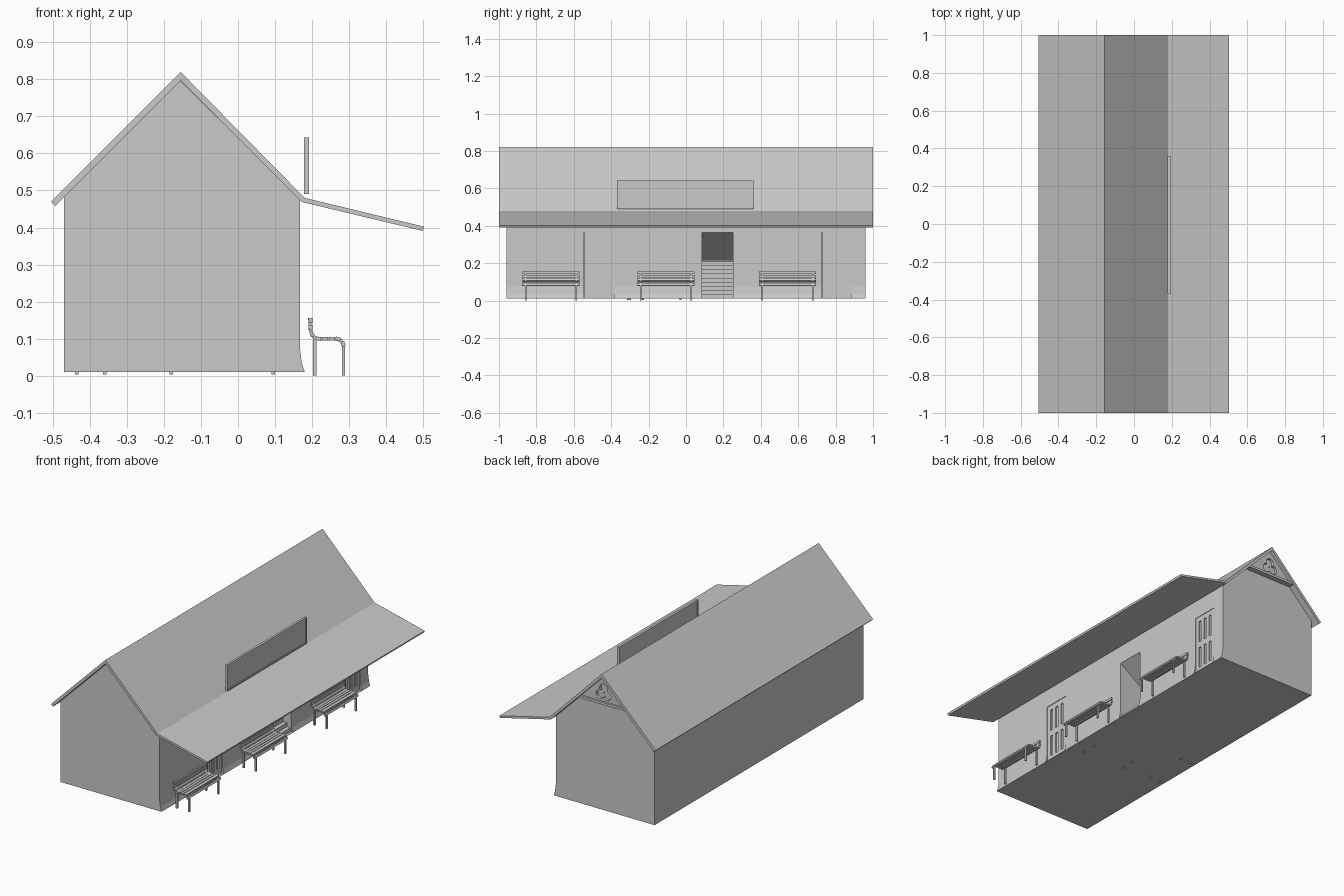
import bpy, bmesh, math
from mathutils import Matrix, Vector

cube = bpy.data.objects.get("Cube")
if cube:
    bpy.data.objects.remove(cube, do_unlink=True)

grey = bpy.data.materials.new("plain_grey")
grey.use_nodes = True
grey.diffuse_color = (0.59, 0.59, 0.59, 1)
grey.node_tree.nodes["Principled BSDF"].inputs["Base Color"].default_value = (0.59, 0.59, 0.59, 1)


def finish(name, bm):
    bmesh.ops.recalc_face_normals(bm, faces=bm.faces)
    mesh = bpy.data.meshes.new(name)
    bm.to_mesh(mesh)
    bm.free()
    mesh.materials.append(grey)
    ob = bpy.data.objects.new(name, mesh)
    bpy.context.scene.collection.objects.link(ob)
    return ob


def add_prism(bm, profile, y0, y1):
    """Extrude an (x, z) outline along y."""
    face = bm.faces.new([bm.verts.new((x, y0, z)) for x, z in profile])
    out = bmesh.ops.extrude_face_region(bm, geom=[face])
    verts = [v for v in out["geom"] if isinstance(v, bmesh.types.BMVert)]
    bmesh.ops.translate(bm, vec=(0, y1 - y0, 0), verts=verts)


def add_box(bm, x, y, z, tilt=0):
    """Box from three (low, high) ranges, tilted about y."""
    mid = Vector([sum(r) / 2 for r in (x, y, z)])
    size = [r[1] - r[0] for r in (x, y, z)]
    m = Matrix.Translation(mid) @ Matrix.Rotation(tilt, 4, "Y") @ Matrix.Diagonal((*size, 1))
    bmesh.ops.create_cube(bm, size=1, matrix=m)


def prism(name, profile, y0, y1):
    bm = bmesh.new()
    add_prism(bm, profile, y0, y1)
    return finish(name, bm)


def box(name, x, y, z):
    bm = bmesh.new()
    add_box(bm, x, y, z)
    return finish(name, bm)


def cut(target, cutter):
    cutter.hide_render = True
    mod = target.modifiers.new("cut", "BOOLEAN")
    mod.operation, mod.solver, mod.object = "DIFFERENCE", "EXACT", cutter
    bpy.context.view_layer.objects.active = target
    bpy.ops.object.modifier_apply(modifier=mod.name)
    bpy.data.objects.remove(cutter, do_unlink=True)


# Main building with a flared foot on the platform side
walls = prism("walls", [(-.47, .01), (.18, .01), (.172, .035), (.167, .075),
                        (.167, .474), (-.155, .796), (-.47, .481)], -.96, .96)

# Stair recess with a sloping ceiling
steps, foot, top, depth = 9, .012, .21, .22
stairs = [(.25, .365), (.167, .365), (.167 - depth, top + .005)]
for i in range(steps, 0, -1):
    x = .165 - depth * i / steps
    stairs += [(x, foot + (top - foot) * i / steps), (x + depth / steps, foot + (top - foot) * i / steps)]
stairs += [(.165, foot), (.25, foot)]
cut(walls, prism("stair_cutter", stairs, .085, .25))

# Doors: shallow opening, then a leaf with two rows of slots
for n, y in enumerate((-.465, .805)):
    cut(walls, box("door_cutter", (.154, .25), (y - .08, y + .08), (.012, .365)))
    bm = bmesh.new()
    add_box(bm, (.15, .158), (y - .079, y + .079), (.012, .364))
    for z in ((.012, .045), (.17, .205), (.335, .364)):
        add_box(bm, (.15, .165), (y - .079, y + .079), z)
    for i, half in ((-.066, .013), (-.022, .013), (.022, .013), (.066, .013)):
        add_box(bm, (.15, .165), (y + i - half, y + i + half), (.012, .364))
    finish(f"door_{n + 1}", bm)

# Roof and platform canopy in one folded slab
prism("roof", [(-.505, .47), (-.155, .82), (.18, .48), (.503, .402),
               (.498, .391), (.172, .469), (-.155, .797), (-.493, .458)], -1, 1)

# Gable screen with trefoil opening
screen = prism("gable_screen", [(-.307, .645), (-.003, .645), (-.155, .797)], .955, .98)
for k in range(3):
    a = math.radians(90 + 120 * k)
    bm = bmesh.new()
    m = Matrix.Translation((-.155 + .026 * math.cos(a), .98, .703 + .026 * math.sin(a)))
    bmesh.ops.create_cone(bm, cap_ends=True, segments=20, radius1=.0255, radius2=.0255,
                          depth=.03, matrix=m @ Matrix.Rotation(math.pi / 2, 4, "X"))
    cut(screen, finish("trefoil_cutter", bm))
prism("gable_tie_beam", [(-.312, .64), (.002, .64), (-.011, .654), (-.299, .654)], .96, .992)

# Sign board with raised frame
bm = bmesh.new()
add_box(bm, (.181, .188), (-.37, .36), (.49, .643))
for z in ((.49, .498), (.635, .643)):
    add_box(bm, (.178, .192), (-.37, .36), z)
for y in ((-.37, -.362), (.352, .36)):
    add_box(bm, (.178, .192), y, (.49, .643))
finish("sign_board", bm)


def ribbon(points, t):
    """Give an (x, z) path a thickness."""
    left, right = [], []
    for i, p in enumerate(points):
        a, b = points[max(i - 1, 0)], points[min(i + 1, len(points) - 1)]
        d = Vector((b[0] - a[0], b[1] - a[1])).normalized() * t / 2
        left.append((p[0] - d.y, p[1] + d.x))
        right.append((p[0] + d.y, p[1] - d.x))
    return left + right[::-1]


# Benches: bent end frames, back legs and slats
frame = ribbon([(.194, .155), (.195, .125), (.2, .109), (.213, .099), (.265, .099),
                (.279, .094), (.285, .08), (.285, 0)], .009)
slats = [(.196, .149, 88), (.196, .130, 88), (.2, .112, 65), (.217, .1, 8),
         (.235, .1, 0), (.253, .1, 0), (.27, .099, 15), (.284, .085, 70)]
for n, y in enumerate((-.722, -.107, .543)):
    bm = bmesh.new()
    for s in (-1, 1):
        e = y + s * .135
        add_prism(bm, frame, e - .005, e + .005)
        add_box(bm, (.202, .212), (e - .005, e + .005), (0, .1))
    for x, z, a in slats:
        add_box(bm, (x - .007, x + .007), (y - .152, y + .152), (z - .005, z + .005), math.radians(a))
    finish(f"bench_{n + 1}", bm)

# Small feet under the floor
bm = bmesh.new()
for xs, ys in (((-.435, -.36), (-.3, -.03)), ((-.18, .095), (-.31, -.23))):
    for x in xs:
        for y in ys:
            add_box(bm, (x - .005, x + .005), (y - .005, y + .005), (.003, .02))
finish("floor_feet", bm)
